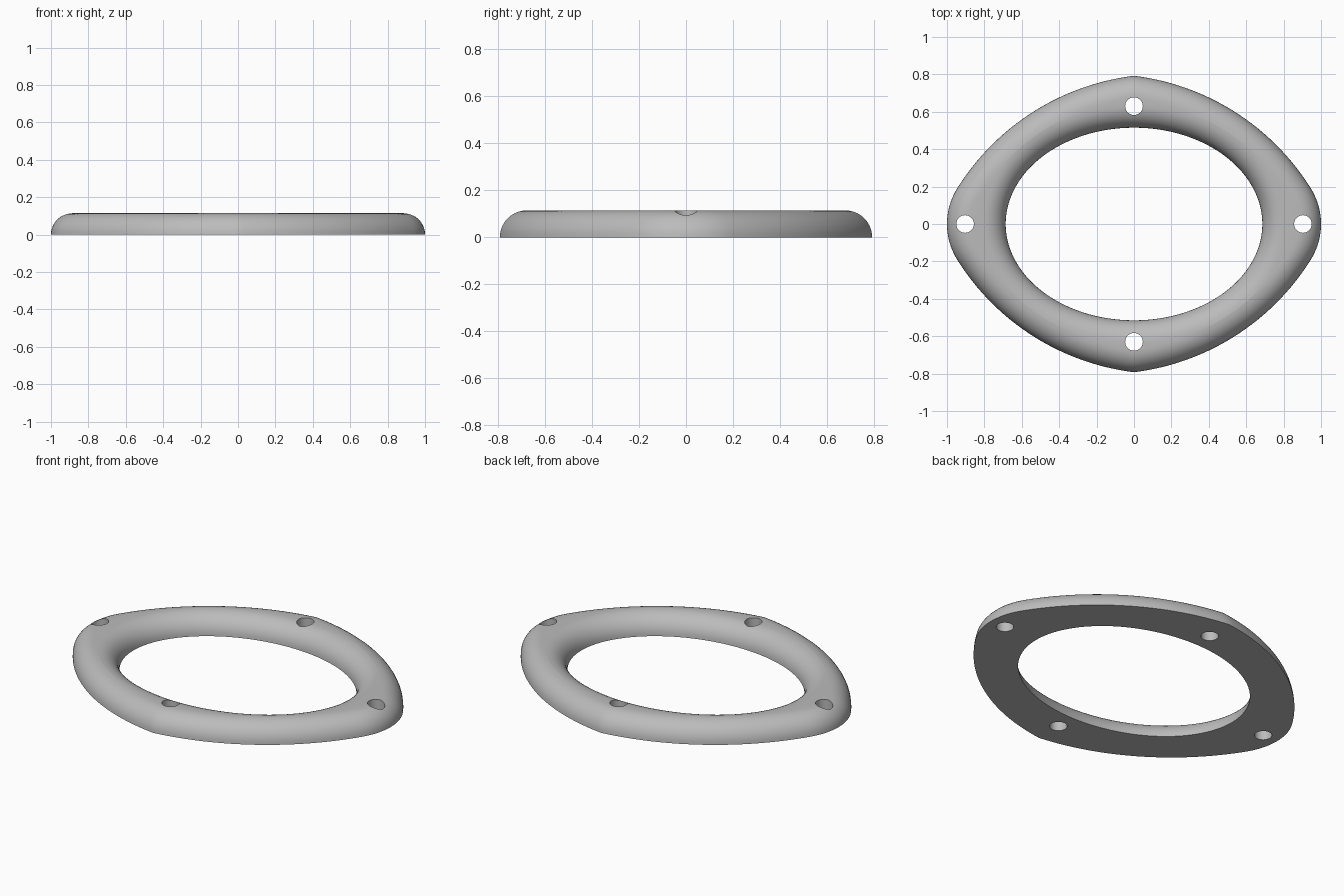
import bpy, bmesh, math
from mathutils import Vector

if "Cube" in bpy.data.objects:
    bpy.data.objects.remove(bpy.data.objects["Cube"])

H = 0.115                       # height, also the edge rounding radius
CAP_R, ARC_R, JOIN = 0.36, 1.3, math.radians(32)
INNER_X, INNER_Y = 0.686, 0.515
CAP_N, ARC_N, FILLET_N = 10, 32, 10

cap_c = Vector((1 - CAP_R, 0))
arc_c = cap_c - (ARC_R - CAP_R) * Vector((math.cos(JOIN), math.sin(JOIN)))
top_angle = math.acos(-arc_c.x / ARC_R)


def quarter_outline():
    """Points and normals of the outer edge from +x to +y."""
    out = []
    for i in range(CAP_N):
        a = JOIN * i / CAP_N
        n = Vector((math.cos(a), math.sin(a)))
        out.append((cap_c + n * CAP_R, n))
    for i in range(ARC_N + 1):
        a = JOIN + (top_angle - JOIN) * i / ARC_N
        n = Vector((math.cos(a), math.sin(a)))
        out.append((arc_c + n * ARC_R, n))
    out[-1] = (Vector((0, out[-1][0].y)), Vector((0, 1)))
    return out


def stations():
    """Outer point, outer normal, inner point and inner normal around the ring."""
    quarter = []
    for p, n in quarter_outline():
        t = math.atan2(p.y / 0.793, p.x)
        q = Vector((INNER_X * math.cos(t), INNER_Y * math.sin(t)))
        m = Vector((q.x / INNER_X ** 2, q.y / INNER_Y ** 2)).normalized()
        quarter.append((p, n, q, m))
    flip = lambda s, sx, sy: tuple(Vector((v.x * sx, v.y * sy)) for v in s)
    half = quarter + [flip(s, -1, 1) for s in quarter[-2::-1]]
    return half + [flip(s, 1, -1) for s in half[-2:0:-1]]


def section(p, n, q, m):
    """Flat-bottomed cross-section with rounded outer and inner shoulders."""
    arc = [math.pi / 2 * i / FILLET_N for i in range(FILLET_N + 1)]
    pts = [(*(p - n * H * (1 - math.cos(a))), H * math.sin(a)) for a in arc]
    pts += [(*(q + m * H * (1 - math.cos(a))), H * math.sin(a)) for a in reversed(arc)]
    return pts


def mesh_object(name, bm):
    bmesh.ops.recalc_face_normals(bm, faces=bm.faces)
    mesh = bpy.data.meshes.new(name)
    bm.to_mesh(mesh)
    bm.free()
    ob = bpy.data.objects.new(name, mesh)
    bpy.context.collection.objects.link(ob)
    return ob


# Rounded ring
bm = bmesh.new()
rings = [[bm.verts.new(c) for c in section(*s)] for s in stations()]
for i, a in enumerate(rings):
    b = rings[(i + 1) % len(rings)]
    for j in range(len(a)):
        k = (j + 1) % len(a)
        bm.faces.new((a[j], b[j], b[k], a[k]))
ring = mesh_object("ring_plate", bm)
grey = bpy.data.materials.new("light_grey")
grey.diffuse_color = (0.5, 0.5, 0.5, 1)
grey.use_nodes = True
grey.node_tree.nodes["Principled BSDF"].inputs["Base Color"].default_value = grey.diffuse_color
ring.data.materials.append(grey)

# Four screw holes
bm = bmesh.new()
for x, y in ((0.903, 0), (-0.903, 0), (0, 0.63), (0, -0.63)):
    made = bmesh.ops.create_cone(bm, cap_ends=True, segments=40, radius1=0.047,
                                 radius2=0.047, depth=0.5)
    bmesh.ops.translate(bm, verts=made["verts"], vec=(x, y, 0.05))
cutter = mesh_object("hole_cutter", bm)
cutter.data.materials.append(grey)
cutter.hide_render = True

bpy.context.view_layer.objects.active = ring
ring.select_set(True)
cut = ring.modifiers.new("holes", "BOOLEAN")
cut.object = cutter
cut.operation = "DIFFERENCE"
cut.solver = "EXACT"
bpy.ops.object.modifier_apply(modifier=cut.name)
bpy.data.objects.remove(cutter)
bpy.ops.object.shade_smooth_by_angle(angle=math.radians(35))
